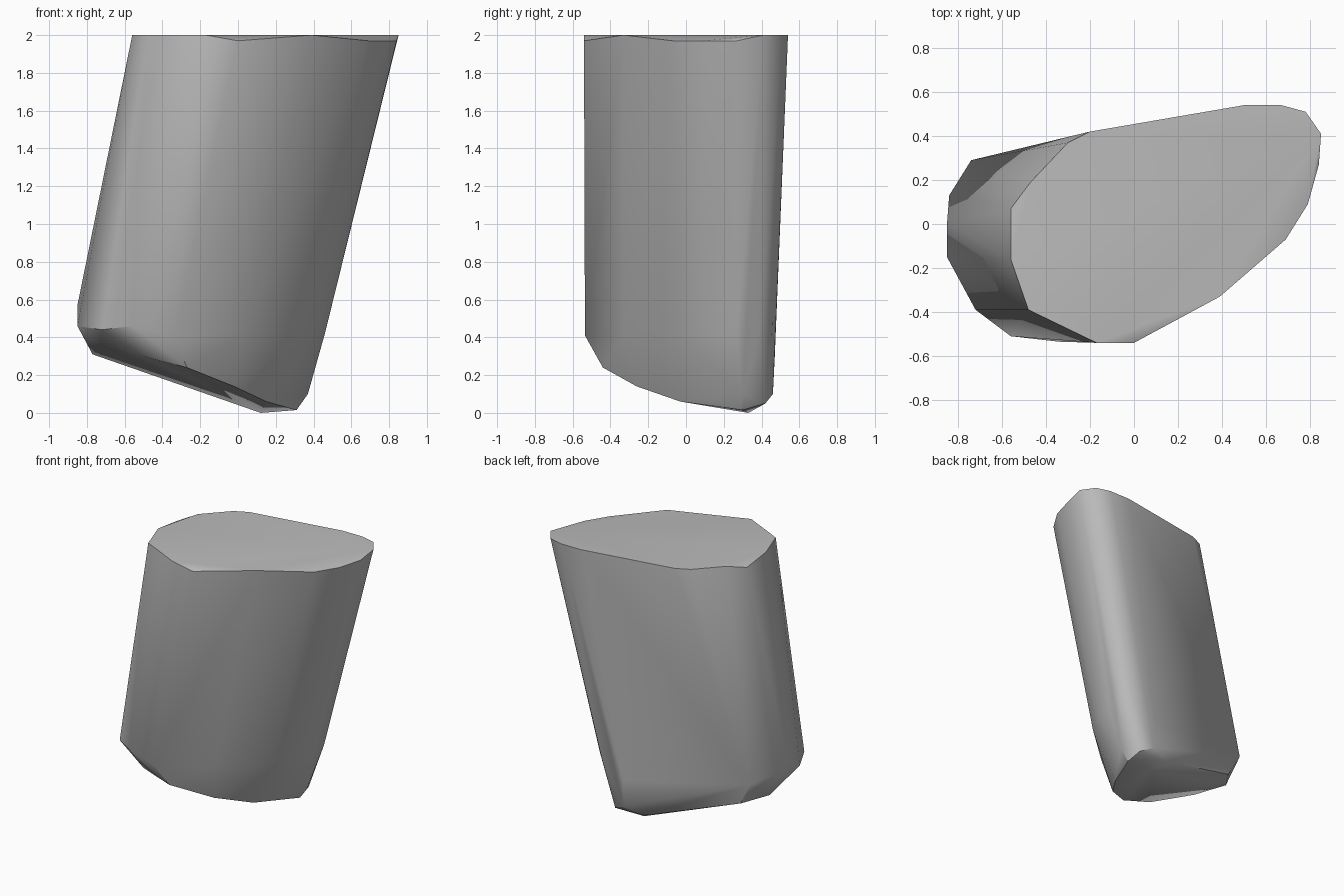
import bpy
import bmesh
import math

# Remove the default cube only
default_cube = bpy.data.objects.get("Cube")
if default_cube:
    bpy.data.objects.remove(default_cube, do_unlink=True)


def make_material(name, colour):
    material = bpy.data.materials.new(name)
    material.use_nodes = True
    material.diffuse_color = colour
    shader = material.node_tree.nodes["Principled BSDF"]
    shader.inputs["Base Color"].default_value = colour
    return material


def make_hull(name, points, material):
    """Wrap a convex, chipped stone skin around a set of corner points."""
    mesh = bpy.data.meshes.new(name)
    bm = bmesh.new()
    for point in points:
        bm.verts.new(point)
    hull = bmesh.ops.convex_hull(bm, input=bm.verts[:])
    unused = {v for v in hull["geom_interior"] + hull["geom_unused"]
              if isinstance(v, bmesh.types.BMVert) and not v.link_faces}
    bmesh.ops.delete(bm, geom=list(unused), context="VERTS")
    # Merge the nearly flat triangles into broad faces
    bmesh.ops.dissolve_limit(bm, angle_limit=math.radians(1.5),
                             verts=bm.verts[:], edges=bm.edges[:])
    bmesh.ops.recalc_face_normals(bm, faces=bm.faces[:])
    bm.to_mesh(mesh)
    bm.free()
    mesh.materials.append(material)
    stone = bpy.data.objects.new(name, mesh)
    bpy.context.collection.objects.link(stone)
    return stone


# Flat top, with its front and right rims slightly lowered
top_z = 2
top_rim = [(x, y, top_z) for x, y in (
    (-.56, -.16), (-.48, -.39), (-.17, -.54), (.39, -.33), (.85, .41),
    (.78, .51), (.67, .54), (.5, .54), (-.2, .42), (-.3, .37), (-.47, .19))]
worn_rim = [(x, y, top_z - .03) for x, y in (
    (0, -.54), (.69, -.07), (.79, .09), (.84, .27), (-.56, .07))]

# Leaning sides, where they begin to curve under
shoulder = [
    (-.85, -.15, .46), (-.85, 0, .57), (-.84, .13, .5), (-.74, .29, .45),
    (-.72, -.39, .44), (-.56, -.51, .46), (-.34, -.535, .41),
    (.03, -.33, .42), (.34, -.05, .42), (.42, .1, .42), (.46, .27, .42),
    (.45, .39, .42), (.39, .455, .42), (.2, .47, .3)]

# Slanting underside and its rounded edge
underside = [
    (-.73, -.2, .35), (-.5, -.42, .3), (-.27, -.44, .24), (-.02, -.26, .14),
    (.15, -.03, .06), (.31, .3, .015), (.37, .3, .1), (.3, .42, .05),
    (.2, .46, .1), (.12, .33, .005), (.05, .42, .06),
    (-.77, .1, .31), (-.65, .27, .28)]

# The shortest rim stands on the ground
lowest = min(z for x, y, z in underside)
underside = [(x, y, 0 if z == lowest else z) for x, y, z in underside]

grey_stone = make_material("grey stone", (.5, .5, .5, 1))
rock = make_hull("rock_pillar", top_rim + worn_rim + shoulder + underside,
                 grey_stone)

# Soft sides with crisp rims
bpy.ops.object.select_all(action="DESELECT")
rock.select_set(True)
bpy.context.view_layer.objects.active = rock
bpy.ops.object.shade_smooth_by_angle(angle=math.radians(35))
